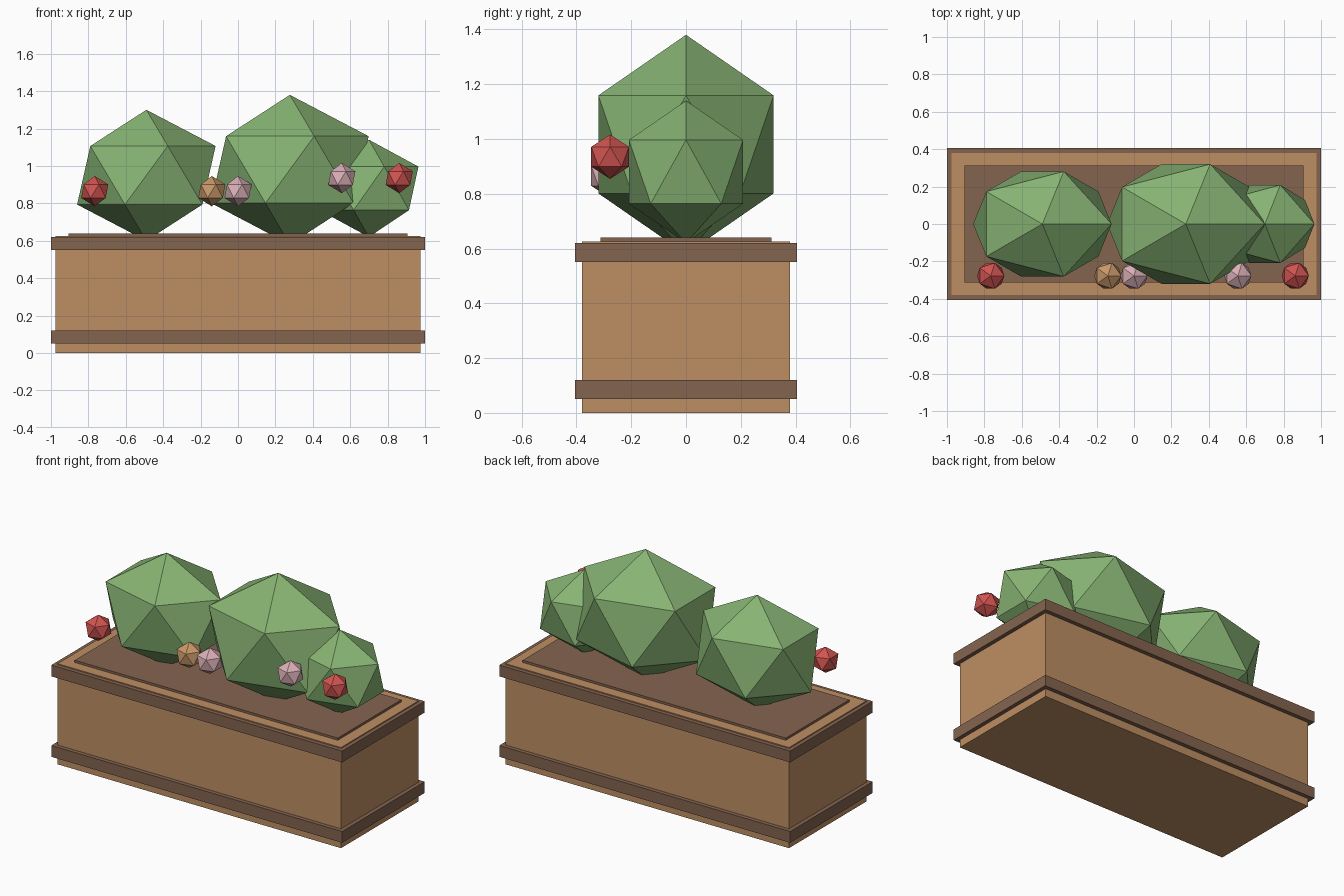
import bpy

cube = bpy.data.objects.get("Cube")
if cube:
    bpy.data.objects.remove(cube, do_unlink=True)


def linear(c):
    c /= 255
    return c / 12.92 if c <= 0.04045 else ((c + 0.055) / 1.055) ** 2.4


def material(name, r, g, b):
    colour = (linear(r), linear(g), linear(b), 1)
    m = bpy.data.materials.new(name)
    m.use_nodes = True
    m.diffuse_color = colour
    bsdf = m.node_tree.nodes["Principled BSDF"]
    bsdf.inputs["Base Color"].default_value = colour
    bsdf.inputs["Roughness"].default_value = 0.9
    return m


wood = material("light wood", 190, 143, 99)
dark = material("dark wood", 132, 100, 79)
leaf = material("leaf green", 135, 179, 115)
red = material("red petals", 208, 84, 80)
pink = material("pink petals", 218, 175, 182)
tan = material("tan petals", 200, 152, 105)


def finish(name, mat):
    ob = bpy.context.object
    ob.name = name
    ob.data.name = name
    ob.data.materials.append(mat)
    bpy.ops.object.transform_apply(location=False, rotation=False, scale=True)
    return ob


def box(name, half_x, half_y, z0, z1, mat):
    bpy.ops.mesh.primitive_cube_add(size=2, location=(0, 0, (z0 + z1) / 2))
    bpy.context.object.scale = (half_x, half_y, (z1 - z0) / 2)
    return finish(name, mat)


def ball(name, centre, radii, mat):
    bpy.ops.mesh.primitive_ico_sphere_add(subdivisions=1, radius=1, location=centre)
    bpy.context.object.scale = radii
    return finish(name, mat)


# Planter box with two trim bands and the soil
box("planter_body", 0.975, 0.38, 0, 0.626, wood)
box("lower_trim", 1, 0.406, 0.05, 0.12, dark)
box("upper_trim", 1, 0.406, 0.55, 0.62, dark)
box("soil", 0.905, 0.312, 0.56, 0.64, dark)

# Faceted bushes
ball("bush_right", (-0.49, 0, 0.95), (0.414, 0.33, 0.35), leaf)
ball("bush_middle", (0.277, 0, 0.98), (0.471, 0.376, 0.40), leaf)
ball("bush_left", (0.70, 0, 0.88), (0.296, 0.245, 0.26), leaf)

# Row of blossoms along the front
blossoms = [(-0.766, 0.865, red), (-0.14, 0.865, tan), (0, 0.865, pink),
            (0.555, 0.935, pink), (0.862, 0.935, red)]
for i, (x, z, mat) in enumerate(blossoms, 1):
    ball(f"blossom_{i}", (x, -0.277, z), (0.081, 0.081, 0.081), mat)
